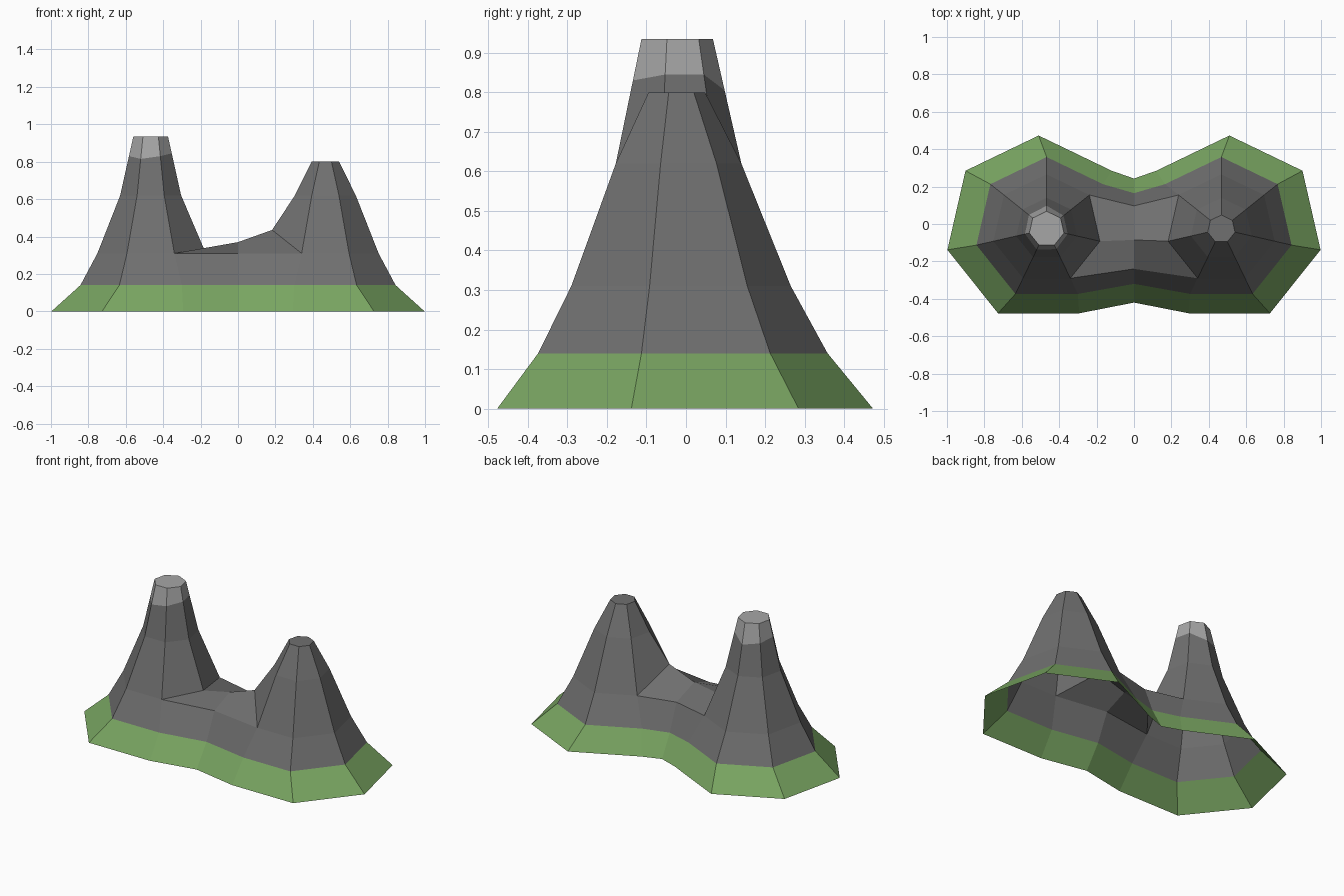
import bpy, bmesh, math

cube = bpy.data.objects.get("Cube")
if cube:
    bpy.data.objects.remove(cube, do_unlink=True)


def material(name, rgb):
    mat = bpy.data.materials.new(name)
    mat.use_nodes = True
    colour = (*rgb, 1.0)
    mat.diffuse_color = colour
    mat.node_tree.nodes["Principled BSDF"].inputs["Base Color"].default_value = colour
    return mat


GRASS, ROCK, SNOW = range(3)
SIDES = 7
BACK, INNER, FRONT = 1, 2, 3      # corners that meet the saddle
CY = -0.027

# Shared slope rings: centre x, radius, height
SLOPE = [(0.51, 0.50, 0.0), (0.467, 0.385, 0.14), (0.467, 0.292, 0.31), (0.467, 0.167, 0.62)]
SNOW_LINE = [0.805, 0.845, 0.845, 0.83, 0.815, 0.83, 0.82]

bm = bmesh.new()


def face(verts, mat):
    bm.faces.new(verts).material_index = mat


def corner(side, k, cx, r, z):
    a = math.radians(90) + math.tau * k / SIDES
    return bm.verts.new((side * (cx + r * math.cos(a)), CY + r * math.sin(a), z))


def ring(side, cx, r, z):
    return [corner(side, k, cx, r, z) for k in range(SIDES)]


def peak(side, top_r, top_z, saddle_z, snowy):
    """One seven-sided mountain, open where it joins the saddle."""
    rings = [ring(side, *s) for s in SLOPE]
    rings[2][INNER].co.z = saddle_z
    cx, r3, z3 = SLOPE[-1]
    if snowy:
        rings.append([corner(side, k, cx, r3 + (top_r - r3) * (z - z3) / (top_z - z3), z)
                      for k, z in enumerate(SNOW_LINE)])
    rings.append(ring(side, cx, top_r, top_z))
    for level, (low, high) in enumerate(zip(rings, rings[1:])):
        mat = GRASS if level == 0 else SNOW if level == 4 else ROCK
        for k in range(SIDES):
            n = (k + 1) % SIDES
            if level < 2 and INNER in (k, n):
                continue
            face((low[k], low[n], high[n], high[k]), mat)
    face(rings[-1], SNOW if snowy else ROCK)
    return rings


bare = peak(1, 0.075, 0.80, 0.435, False)
snowy = peak(-1, 0.095, 0.935, 0.335, True)

# Saddle between the peaks
front_mid = [bm.verts.new((0, y, z)) for y, z in ((-0.42, 0), (-0.32, 0.14), (-0.24, 0.31))]
back_mid = [bm.verts.new((0, y, z)) for y, z in ((0.243, 0), (0.165, 0.14), (0.097, 0.31))]
crest = bm.verts.new((0, -0.085, 0.37))
for rings in (bare, snowy):
    for k, mid in ((FRONT, front_mid), (BACK, back_mid)):
        for level in range(2):
            face((rings[level][k], mid[level], mid[level + 1], rings[level + 1][k]),
                 GRASS if level == 0 else ROCK)
        face((rings[2][k], mid[2], crest, rings[2][INNER]), ROCK)

# Remove stray corners inside the saddle and point faces outward
bmesh.ops.delete(bm, geom=[v for v in bm.verts if not v.link_faces], context='VERTS')
bmesh.ops.recalc_face_normals(bm, faces=bm.faces[:])
bm.normal_update()
if max(bm.faces, key=lambda f: f.calc_center_median().z).normal.z < 0:
    bmesh.ops.reverse_faces(bm, faces=bm.faces[:])

mesh = bpy.data.meshes.new("twin_mountains")
bm.to_mesh(mesh)
bm.free()
mesh.materials.append(material("grass green", (0.19, 0.375, 0.12)))
mesh.materials.append(material("rock grey", (0.16, 0.16, 0.16)))
mesh.materials.append(material("snow grey", (0.38, 0.38, 0.38)))
bpy.context.collection.objects.link(bpy.data.objects.new("twin_mountains", mesh))
